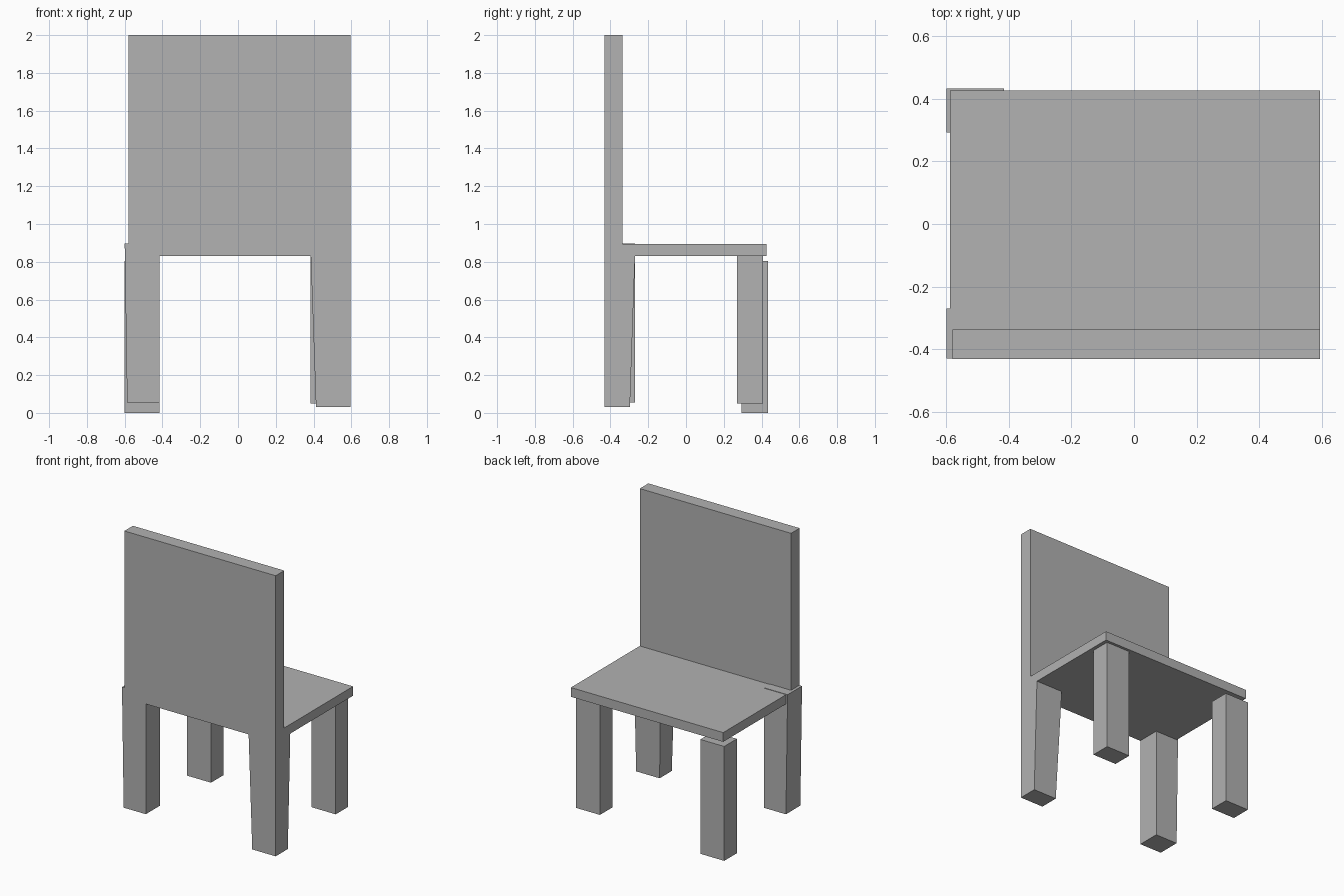
import bpy
import bmesh

cube = bpy.data.objects.get("Cube")
if cube:
    bpy.data.objects.remove(cube, do_unlink=True)

grey = bpy.data.materials.new("plain grey")
grey.use_nodes = True
color = (0.445, 0.445, 0.445, 1)
grey.diffuse_color = color
grey.node_tree.nodes["Principled BSDF"].inputs["Base Color"].default_value = color


def block(name, x, y, z, top_x=None, top_y=None):
    """Box from (min, max) pairs; the top rectangle may differ for a taper."""
    top_x, top_y = top_x or x, top_y or y
    bm = bmesh.new()
    bmesh.ops.create_cube(bm, size=2)
    for v in bm.verts:
        i, j, k = (int(c > 0) for c in v.co)
        v.co = ((top_x if k else x)[i], (top_y if k else y)[j], z[k])
    mesh = bpy.data.meshes.new(name)
    bm.to_mesh(mesh)
    bm.free()
    mesh.materials.append(grey)
    obj = bpy.data.objects.new(name, mesh)
    bpy.context.collection.objects.link(obj)
    return obj


# Seat and upright panel
block("seat", (-0.588, 0.595), (-0.43, 0.427), (0.83, 0.895))
block("backrest", (-0.58, 0.595), (-0.432, -0.337), (0.83, 2.0))

# Legs on the panel side, slightly tapered
block("front_left_leg", (0.413, 0.595), (-0.432, -0.297), (0.03, 0.83),
      top_x=(0.385, 0.595), top_y=(-0.432, -0.27))
block("front_right_leg", (-0.587, -0.415), (-0.43, -0.27), (0.055, 0.898),
      top_x=(-0.6, -0.415))

# Legs on the open side, set at uneven heights
block("back_left_leg", (0.383, 0.57), (0.27, 0.408), (0.05, 0.83))
block("back_right_leg", (-0.6, -0.415), (0.293, 0.433), (0.0, 0.803))
